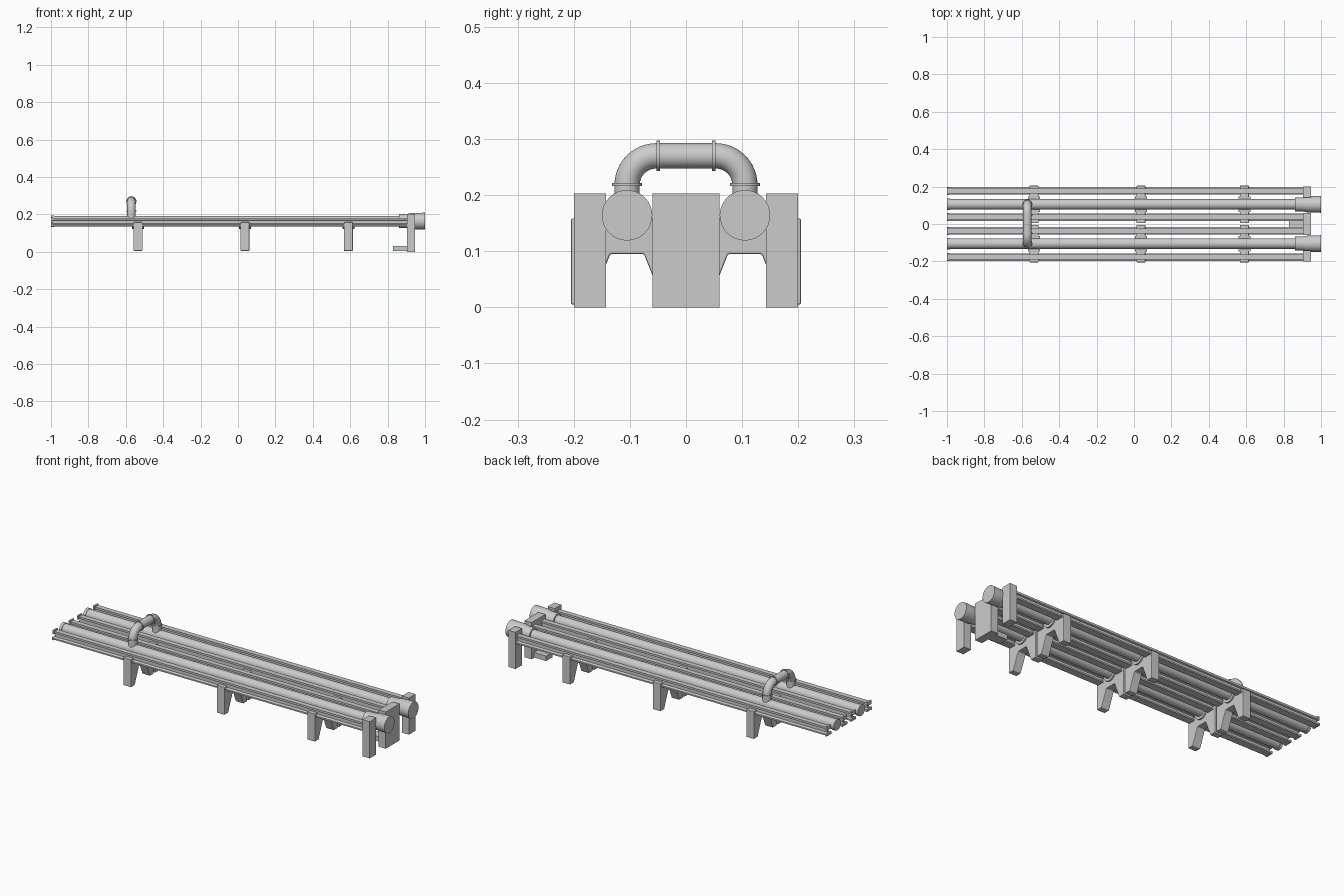
import bpy, bmesh, math
from mathutils import Vector

if "Cube" in bpy.data.objects:
    bpy.data.objects.remove(bpy.data.objects["Cube"])

PIPE_Y, PIPE_Z = 0.105, 0.164
LINK_X = -0.57


def finish(bm, name, smooth=False, bevel=0):
    bmesh.ops.recalc_face_normals(bm, faces=bm.faces)
    me = bpy.data.meshes.new(name)
    bm.to_mesh(me)
    bm.free()
    ob = bpy.data.objects.new(name, me)
    bpy.context.collection.objects.link(ob)
    if bevel:
        m = ob.modifiers.new("bevel", 'BEVEL')
        m.width, m.segments = bevel, 2
    if smooth:
        bpy.context.view_layer.objects.active = ob
        ob.select_set(True)
        bpy.ops.object.shade_smooth_by_angle(angle=math.radians(35))
        ob.select_set(False)
    return ob


def prism(name, pts, x0, x1, bevel=0):
    """Extrude a (y, z) outline along x."""
    bm = bmesh.new()
    f = bm.faces.new([bm.verts.new((x0, y, z)) for y, z in pts])
    r = bmesh.ops.extrude_face_region(bm, geom=[f])
    vs = [v for v in r["geom"] if isinstance(v, bmesh.types.BMVert)]
    bmesh.ops.translate(bm, vec=(x1 - x0, 0, 0), verts=vs)
    return finish(bm, name, bevel=bevel)


def box(name, x0, x1, y0, y1, z0, z1, bevel=0):
    return prism(name, [(y0, z0), (y1, z0), (y1, z1), (y0, z1)], x0, x1, bevel)


def sweep(name, stations, n=32):
    """Skin circles given as (centre, direction, radius)."""
    bm = bmesh.new()
    rings = []
    for c, d, r in stations:
        d = Vector(d).normalized()
        a = Vector((1, 0, 0)) if abs(d.x) < 0.5 else Vector((0, 1, 0))
        b = d.cross(a)
        ts = [2 * math.pi * i / n for i in range(n)]
        rings.append([bm.verts.new(Vector(c) + r * (math.cos(t) * a + math.sin(t) * b)) for t in ts])
    for p, q in zip(rings, rings[1:]):
        for i in range(n):
            j = (i + 1) % n
            bm.faces.new((p[i], p[j], q[j], q[i]))
    bm.faces.new(rings[0])
    bm.faces.new(rings[-1])
    return finish(bm, name, smooth=True)


def lathe_x(name, y, profile):
    return sweep(name, [((x, y, PIPE_Z), (1, 0, 0), r) for x, r in profile])


for s, side in ((-1, "front"), (1, "back")):
    cy = s * PIPE_Y

    # main pipe with end rim, and flared end collar
    lathe_x(side + "_pipe", cy, [(-0.995, 0.028), (0.9, 0.028)])
    lathe_x(side + "_pipe_rim", cy, [(-1, 0.031), (-0.985, 0.031)])
    lathe_x(side + "_collar", cy, [(0.86, 0.037), (0.905, 0.038), (0.925, 0.043), (1, 0.045)])

    # I-section rails on both sides of the pipe
    for o in (-0.068, 0.072):
        ry = cy + s * o
        half = [(0.020, 0.138), (0.020, 0.146), (0.006, 0.150), (0.006, 0.167),
                (0.014, 0.170), (0.014, 0.181)]
        outline = [(ry + u, z) for u, z in half] + [(ry - u, z) for u, z in reversed(half)]
        prism(side + "_rail", outline, -0.992, 0.91)
        # flared rail end plates
        box(side + "_rail_end", -1, -0.99, ry - 0.022, ry + 0.022, 0.135, 0.148)
        box(side + "_rail_end_head", -1, -0.99, ry - 0.018, ry + 0.018, 0.166, 0.186)

    # two-legged saddles
    for x in (-0.535, 0.037, 0.59):
        leg = [(0.030, 0.095), (0.066, 0.005), (0.1, 0.005), (0.1, 0.158), (0.040, 0.158)]
        arc = [(0.036 * math.cos(t), PIPE_Z - 0.036 * math.sin(t))
               for t in [math.pi * i / 12 for i in range(1, 12)]]
        outline = ([(cy + u, z) for u, z in leg] + [(cy + u, z) for u, z in arc]
                   + [(cy - u, z) for u, z in reversed(leg)])
        prism(side + "_saddle", outline, x - 0.024, x + 0.024, 0.003)
        # half-round cradle under the pipe
        ts = [math.pi * i / 16 for i in range(17)]
        cradle = [(cy + 0.042 * math.cos(t), PIPE_Z - 0.042 * math.sin(t)) for t in ts]
        prism(side + "_cradle", cradle, x - 0.032, x + 0.032)

    # outer end pillar
    y0, y1 = sorted((s * 0.143, s * 0.2))
    box(side + "_end_pillar", 0.903, 0.946, y0, y1, 0, 0.203)

    # flanges of the crossover pipe
    sweep(side + "_riser_flange", [((LINK_X, cy, z), (0, 0, 1), 0.027) for z in (0.216, 0.222)])
    sweep(side + "_link_flange", [((LINK_X, s * y, 0.270), (0, 1, 0), 0.027) for y in (0.046, 0.053)])

# centre end block and its foot
box("centre_end_block", 0.903, 0.946, -0.06, 0.06, 0, 0.203)
box("centre_foot", 0.828, 0.91, -0.016, 0.04, 0.003, 0.03)

# crossover pipe with two elbows
path = [((LINK_X, -PIPE_Y, 0.18), (0, 0, 1), 0.0225)]
for s in (-1, 1):
    for i in range(13):
        t = math.pi / 2 * (i if s < 0 else 12 - i) / 12
        path.append(((LINK_X, s * (0.053 + 0.052 * math.cos(t)), 0.218 + 0.052 * math.sin(t)),
                     (0, math.sin(t), -s * math.cos(t)), 0.0225))
path.append(((LINK_X, PIPE_Y, 0.18), (0, 0, -1), 0.0225))
sweep("crossover_pipe", path)
